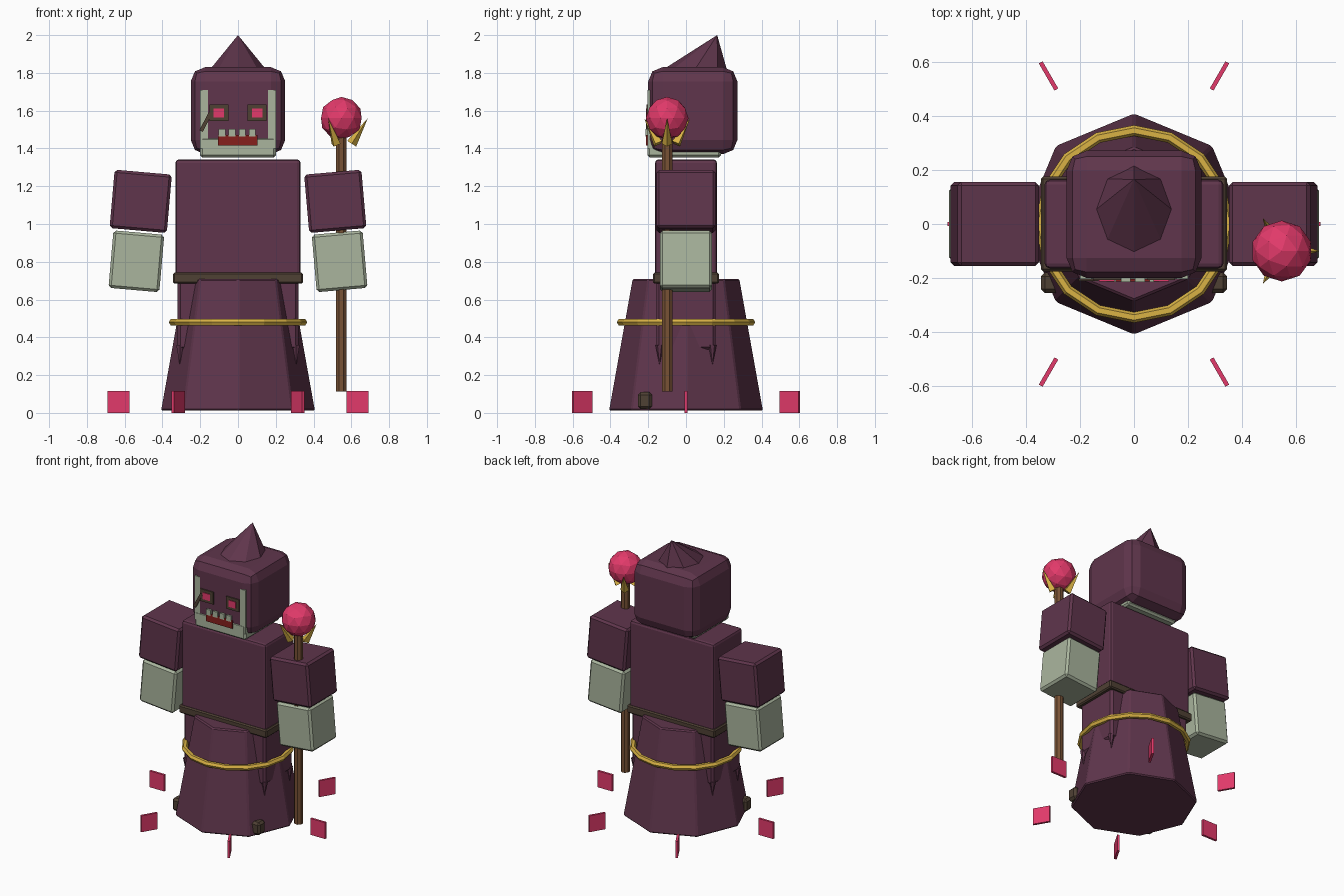
import bpy, bmesh, math
from mathutils import Vector, Matrix

if "Cube" in bpy.data.objects:
    bpy.data.objects.remove(bpy.data.objects["Cube"])


def material(name, rgb):
    m = bpy.data.materials.new(name)
    m.diffuse_color = (*rgb, 1)
    m.use_nodes = True
    m.node_tree.nodes["Principled BSDF"].inputs["Base Color"].default_value = m.diffuse_color
    return m


CLOTH = material("plum cloth", (0.115, 0.036, 0.072))
SKIN = material("pale green skin", (0.40, 0.46, 0.34))
PINK = material("magenta crystal", (0.76, 0.042, 0.145))
GOLD = material("gold", (0.70, 0.45, 0.06))
WOOD = material("staff wood", (0.19, 0.085, 0.036))
LEATHER = material("dark leather", (0.078, 0.052, 0.034))
RED = material("mouth red", (0.24, 0.014, 0.012))


def finish(name, bm, mat, bevel=0, segments=1):
    bmesh.ops.recalc_face_normals(bm, faces=bm.faces)
    me = bpy.data.meshes.new(name)
    bm.to_mesh(me)
    bm.free()
    me.materials.append(mat)
    ob = bpy.data.objects.new(name, me)
    bpy.context.collection.objects.link(ob)
    if bevel:
        mod = ob.modifiers.new("bevel", "BEVEL")
        mod.width, mod.segments = bevel, segments
        mod.limit_method = "ANGLE"
    return ob


def box(name, lo, hi, mat, bevel=0, segments=1):
    """Box given by its lowest and highest corners."""
    lo, hi = Vector(lo), Vector(hi)
    bm = bmesh.new()
    bmesh.ops.create_cube(bm, size=1)
    for v in bm.verts:
        v.co = Vector(v.co[i] * (hi[i] - lo[i]) for i in range(3))
    ob = finish(name, bm, mat, bevel, segments)
    ob.location = (lo + hi) / 2
    return ob


def cone(name, base, tip, r1, r2, sides, mat, spin=0.0, bevel=0):
    """Frustum running from base to tip."""
    base, tip = Vector(base), Vector(tip)
    axis = tip - base
    bm = bmesh.new()
    bmesh.ops.create_cone(bm, cap_ends=True, segments=sides, radius1=r1,
                          radius2=r2, depth=axis.length)
    turn = axis.to_track_quat("Z", "Y").to_matrix().to_4x4()
    if axis.x == 0 and axis.y == 0:
        turn = Matrix.Rotation(0 if axis.z > 0 else math.pi, 4, "X")
    bm.transform(Matrix.Translation((base + tip) / 2) @ turn @ Matrix.Rotation(spin, 4, "Z"))
    return finish(name, bm, mat, bevel)


# Robe: flared octagonal skirt, hips, belt and torso
cone("skirt", (0, 0, 0.012), (0, 0, 0.71), 0.41, 0.285, 8, CLOTH, bevel=0.008)
box("hips", (-0.32, -0.157, 0.335), (0.32, 0.157, 0.70), CLOTH, 0.015)
box("belt", (-0.345, -0.175, 0.685), (0.345, 0.175, 0.742), LEATHER, 0.008)
box("torso", (-0.331, -0.164, 0.70), (0.331, 0.164, 1.342), CLOTH, 0.018, 2)

# Gold hoop round the skirt
bm = bmesh.new()
rings = []
for i in range(16):
    a = math.tau * i / 16
    rings.append([bm.verts.new(((0.346 + 0.02 * math.cos(b)) * math.cos(a),
                                (0.346 + 0.02 * math.cos(b)) * math.sin(a),
                                0.48 + 0.02 * math.sin(b)))
                  for b in (math.tau * j / 6 for j in range(6))])
for i in range(16):
    for j in range(6):
        p, q, k = rings[i], rings[(i + 1) % 16], (j + 1) % 6
        bm.faces.new((p[j], q[j], q[k], p[k]))
finish("skirt_hoop", bm, GOLD)

# Mirrored parts: arms, boots, torn cloth, cheeks and eyes
for s, side in ((-1, "left"), (1, "right")):
    def mbox(name, x0, x1, y0, y1, z0, z1, mat, bevel=0):
        a, b = sorted((s * x0, s * x1))
        return box(f"{side}_{name}", (a, y0, z0), (b, y1, z1), mat, bevel)

    upper = mbox("upper_arm", 0.363, 0.667, -0.156, 0.156, 0.965, 1.275, CLOTH, 0.014)
    fore = mbox("forearm", 0.403, 0.673, -0.138, 0.138, 0.65, 0.955, SKIN, 0.014)
    for arm in (upper, fore):
        arm.rotation_euler.y = -s * math.radians(5)
    mbox("boot", 0.27, 0.345, -0.255, -0.18, 0.02, 0.11, LEATHER, 0.015)
    for y in (-0.14, 0.14):
        cone(f"{side}_torn_cloth", (s * 0.308, y, 0.36), (s * 0.308, y, 0.26),
             0.022, 0.002, 6, CLOTH)
    mbox("cheek", 0.158, 0.2, -0.203, -0.12, 1.40, 1.71, SKIN)
    mbox("eye_socket", 0.05, 0.152, -0.208, -0.199, 1.545, 1.632, LEATHER)
    mbox("eye", 0.073, 0.13, -0.213, -0.206, 1.565, 1.612, PINK)

# Hooded head
box("hood", (-0.25, -0.2, 1.37), (0.25, 0.272, 1.83), CLOTH, 0.075, 2)
box("jaw", (-0.2, -0.204, 1.352), (0.2, 0.185, 1.46), SKIN, 0.012)
box("mouth", (-0.105, -0.212, 1.415), (0.102, -0.203, 1.472), RED)
for i in range(4):
    x = -0.084 + 0.053 * i
    box("tooth", (x - 0.018, -0.214, 1.462), (x + 0.018, -0.196, 1.502), SKIN)
scar = box("scar", (-0.178, -0.211, 1.485), (-0.158, -0.202, 1.605), LEATHER)
scar.rotation_euler.y = math.radians(28)

# Pointed hood tip, leaning back
bm = bmesh.new()
base = [bm.verts.new((0.145 * math.sin(a), 0.05 + 0.165 * math.cos(a), 1.822))
        for a in (math.tau * i / 8 for i in range(8))]
tip = bm.verts.new((0, 0.165, 2.0))
bm.faces.new(base)
for i in range(8):
    bm.faces.new((base[i], base[(i + 1) % 8], tip))
finish("hood_tip", bm, CLOTH)

# Staff with crystal orb held by three claws
SX, SY = 0.547, -0.1
cone("staff", (SX, SY, 0.112), (SX, SY, 1.46), 0.03, 0.03, 8, WOOD, math.pi / 8)
bm = bmesh.new()
bmesh.ops.create_icosphere(bm, subdivisions=2, radius=0.113,
                           matrix=Matrix.Translation((SX, SY, 1.56)))
finish("staff_orb", bm, PINK)
for i in range(3):
    c, d = math.cos(math.tau * i / 3), math.sin(math.tau * i / 3)
    cone("staff_claw", (SX + 0.055 * c, SY + 0.055 * d, 1.425),
         (SX + 0.14 * c, SY + 0.14 * d, 1.56), 0.028, 0.0, 4, GOLD)

# Six crystal plates standing in a circle
for i in range(6):
    a = math.tau * i / 6
    plate = box("ground_crystal", (-0.058, -0.008, 0), (0.058, 0.008, 0.116), PINK)
    plate.location = (0.633 * math.cos(a), 0.633 * math.sin(a), 0.058)
    plate.rotation_euler.z = a
